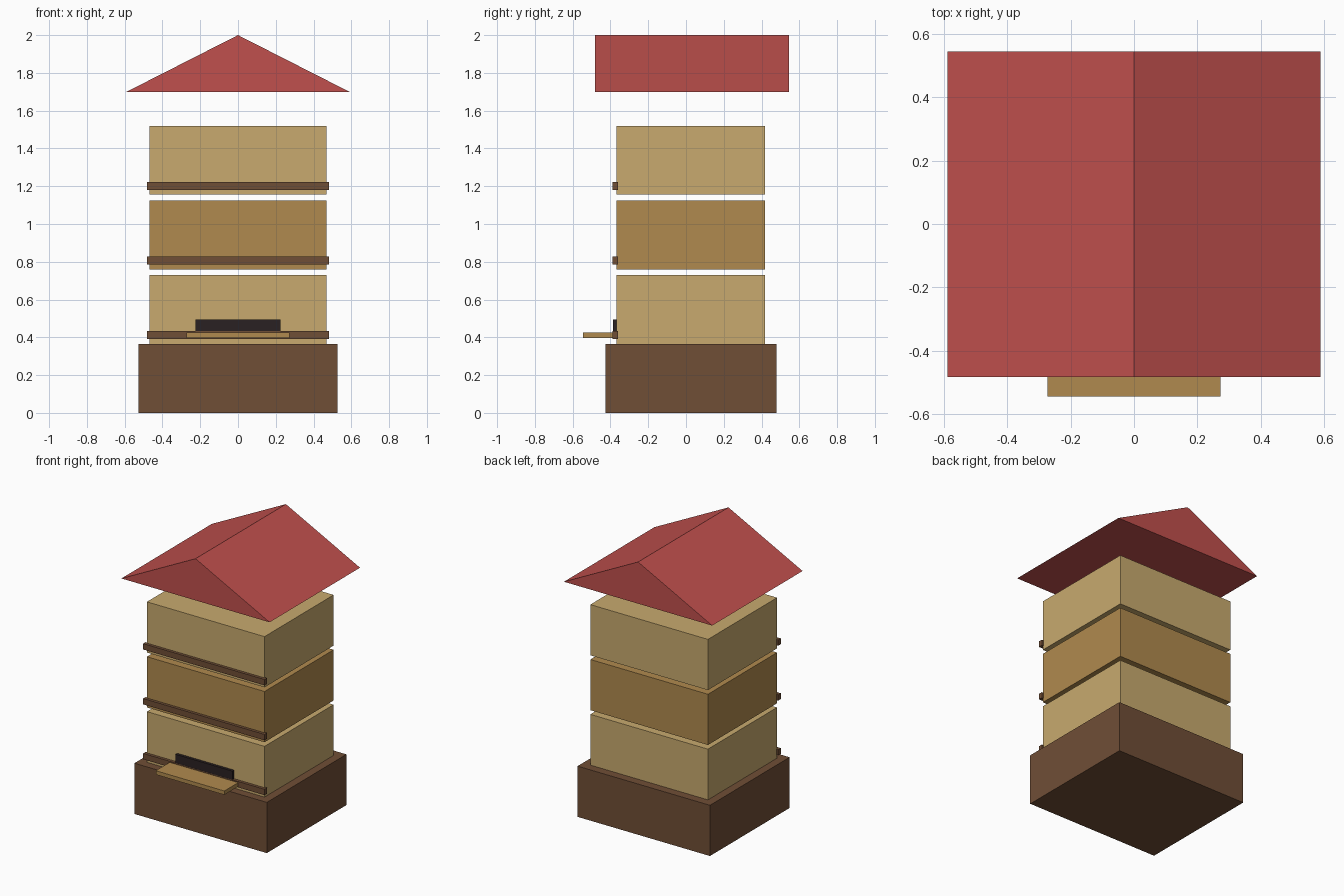
import bpy

if "Cube" in bpy.data.objects:
    bpy.data.objects.remove(bpy.data.objects["Cube"])


def material(name, rgb):
    """Flat material from 0-255 display values."""
    m = bpy.data.materials.new(name)
    lin = []
    for c in rgb:
        c /= 255
        lin.append(c / 12.92 if c <= 0.04045 else ((c + 0.055) / 1.055) ** 2.4)
    m.diffuse_color = (*lin, 1)
    m.use_nodes = True
    m.node_tree.nodes["Principled BSDF"].inputs["Base Color"].default_value = m.diffuse_color
    return m


DARK_WOOD = material("dark_brown_wood", (112, 78, 54))
PALE_WOOD = material("pale_wood", (200, 170, 110))
WARM_WOOD = material("warm_wood", (176, 138, 78))
RED = material("roof_red", (192, 80, 77))
BLACK = material("entrance_black", (42, 33, 34))


def prism(name, profile, y0, y1, mat):
    """Extrude an x-z outline (counter-clockwise from the front) along y."""
    n = len(profile)
    verts = [(x, y, z) for y in (y0, y1) for x, z in profile]
    faces = [tuple(range(n)), tuple(reversed(range(n, 2 * n)))]
    faces += [(i, i + n, (i + 1) % n + n, (i + 1) % n) for i in range(n)]
    mesh = bpy.data.meshes.new(name)
    mesh.from_pydata(verts, [], faces)
    mesh.materials.append(mat)
    obj = bpy.data.objects.new(name, mesh)
    bpy.context.collection.objects.link(obj)
    return obj


def box(name, half_x, y0, y1, z0, z1, mat):
    outline = [(-half_x, z0), (half_x, z0), (half_x, z1), (-half_x, z1)]
    return prism(name, outline, y0, y1, mat)


# Base block
box("base", 0.527, -0.425, 0.48, 0, 0.365, DARK_WOOD)

# Three stacked boxes, each with a front trim strip
for i, mat in enumerate((PALE_WOOD, WARM_WOOD, PALE_WOOD)):
    z = 0.365 + 0.395 * i
    box(f"hive_box_{i + 1}", 0.468, -0.367, 0.419, z, z + 0.365, mat)
    box(f"trim_strip_{i + 1}", 0.483, -0.388, -0.359, z + 0.026, z + 0.068, DARK_WOOD)

# Entrance slot and landing board
box("entrance_slot", 0.226, -0.387, -0.364, 0.425, 0.495, BLACK)
box("landing_board", 0.273, -0.545, -0.362, 0.397, 0.425, WARM_WOOD)

# Gabled roof floating above the boxes
prism("roof", [(-0.59, 1.7), (0.59, 1.7), (0, 2.0)], -0.483, 0.545, RED)
